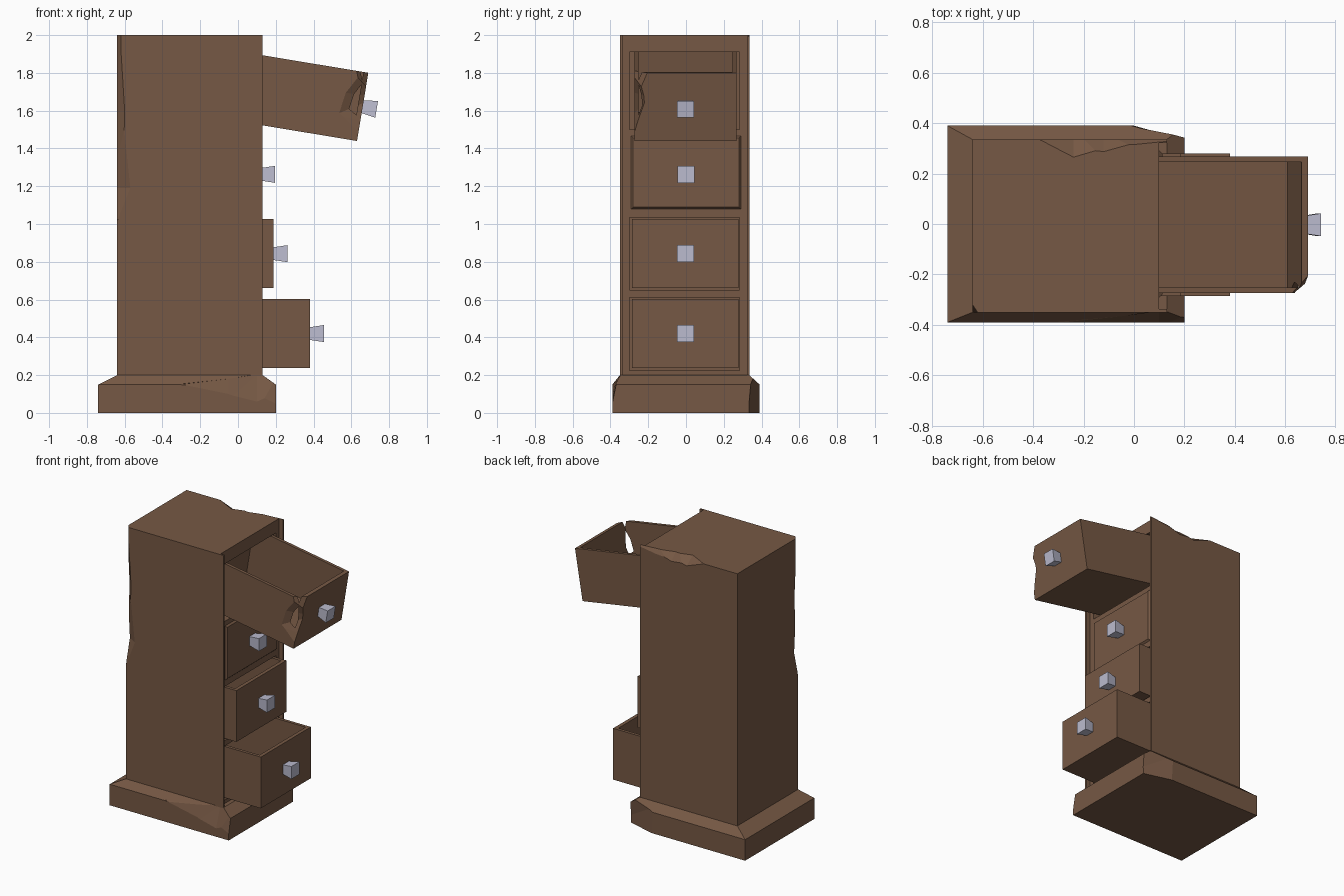
import bpy, bmesh
from mathutils import Matrix
from math import radians

if "Cube" in bpy.data.objects:
    bpy.data.objects.remove(bpy.data.objects["Cube"])


def material(name, color):
    m = bpy.data.materials.new(name)
    m.diffuse_color = color
    m.use_nodes = True
    m.node_tree.nodes["Principled BSDF"].inputs["Base Color"].default_value = m.diffuse_color
    return m


WOOD = material("wood", (0.18, 0.098, 0.058, 1))
METAL = material("metal", (0.50, 0.50, 0.62, 1))


def loft(name, rings, mat=WOOD):
    """Closed solid through a list of rings of points."""
    bm = bmesh.new()
    rows = [[bm.verts.new(p) for p in r] for r in rings]
    n = len(rows[0])
    for a, b in zip(rows, rows[1:]):
        for i in range(n):
            j = (i + 1) % n
            bm.faces.new((a[i], a[j], b[j], b[i]))
    bm.faces.new(rows[0])
    bm.faces.new(rows[-1])
    bmesh.ops.recalc_face_normals(bm, faces=bm.faces)
    me = bpy.data.meshes.new(name)
    bm.to_mesh(me)
    bm.free()
    me.materials.append(mat)
    ob = bpy.data.objects.new(name, me)
    bpy.context.collection.objects.link(ob)
    return ob


def rect(x0, x1, y0, y1, z):
    return [(x0, y0, z), (x1, y0, z), (x1, y1, z), (x0, y1, z)]


def box(name, x0, x1, y0, y1, z0, z1):
    return loft(name, [rect(x0, x1, y0, y1, z0), rect(x0, x1, y0, y1, z1)])


def cut(ob, cutter):
    """Boolean difference, baked into the mesh; the cutter is removed."""
    mod = ob.modifiers.new("cut", 'BOOLEAN')
    mod.operation, mod.solver, mod.object = 'DIFFERENCE', 'EXACT', cutter
    bpy.context.view_layer.update()
    dg = bpy.context.evaluated_depsgraph_get()
    me = bpy.data.meshes.new_from_object(ob.evaluated_get(dg))
    ob.modifiers.clear()
    ob.data = me
    bpy.data.objects.remove(cutter)


def chip(ob, stations, place, k=0.6, c=0.08):
    """Broken edge: stations are (t, width on side u, width on side v)."""
    rings = [[place(t, -a - k * a, k * b), place(t, k * a, -b - k * b), place(t, c, c)]
             for t, a, b in stations]
    cutter = loft("chip_cutter", rings)
    bm = bmesh.new()
    bm.from_mesh(cutter.data)
    bmesh.ops.triangulate(bm, faces=bm.faces)
    bm.to_mesh(cutter.data)
    bm.free()
    cut(ob, cutter)


# Plinth with chamfered top and two broken front corners
base = loft("base", [rect(-0.74, 0.20, -0.39, 0.39, 0), rect(-0.74, 0.20, -0.39, 0.39, 0.15),
                     rect(-0.64, 0.13, -0.35, 0.335, 0.20)])
chip(base, [(-0.02, 0.20, 0.055), (0.24, 0.19, 0.04)],
     lambda t, u, v: (0.20 + u, 0.39 + v, t))
chip(base, [(-0.30, 0.003, 0.003), (-0.05, 0.015, 0.05), (0.10, 0.03, 0.09), (0.22, 0.022, 0.11)],
     lambda t, u, v: (t, -0.39 - u, 0.15 + v))

# Cabinet body: recessed face between side lips, three open bays
body = box("cabinet_body", -0.64, 0.13, -0.35, 0.335, 0.195, 2.0)
cut(body, box("recess_cutter", 0.10, 0.2, -0.337, 0.322, 0.1, 2.1))
for z0, z1 in ((0.225, 0.61), (0.65, 1.035), (1.50, 1.91)):
    cut(body, box("bay_cutter", -0.58, 0.2, -0.298, 0.284, z0, z1))
chip(body, [(1.02, 0.003, 0.003), (1.19, 0.07, 0.045), (1.60, 0.04, 0.04), (2.02, 0.02, 0.03)],
     lambda t, u, v: (-0.64 - u, -0.35 - v, t))
chip(body, [(-0.37, 0.003, 0.003), (-0.24, 0.07, 0.05), (-0.12, 0.048, 0.05),
            (0.0, 0.02, 0.03), (0.15, 0.006, 0.008)],
     lambda t, u, v: (t, 0.335 + u, 2.0 + v))

# Closed drawer front, slightly raised from the face
loft("closed_drawer_front", [
    [(x, sy * w, 1.2725 + sz * h) for sy, sz in ((-1, -1), (1, -1), (1, 1), (-1, 1))]
    for x, w, h in ((0.095, 0.295, 0.198), (0.112, 0.28, 0.183))])


def knob(name, matrix):
    ob = loft(name, [[(x, a * s, b * s) for a, b in ((-1, -1), (1, -1), (1, 1), (-1, 1))]
                     for x, s in ((-0.01, 0.032), (0.075, 0.045))], METAL)
    ob.data.transform(matrix)


def drawer(name, x, z, half, length, angle=0.0, broken=False):
    """Open-topped drawer with its front centre at (x, z), plus its knob."""
    ob = box(name, -length, 0, -half, half, -0.183, 0.183)
    w = 0.022
    cut(ob, box("hollow_cutter", -length + w, -0.026, -half + w, half - w, -0.155, 0.3))
    if broken:
        chip(ob, [(0.20, 0.07, 0.075), (0.06, 0.10, 0.05), (-0.07, 0.09, 0.02),
                  (-0.13, 0.01, 0.003)],
             lambda t, u, v: (u, -half - v, t))
    m = Matrix.Translation((x, -0.003, z)) @ Matrix.Rotation(radians(angle), 4, 'Y')
    ob.data.transform(m)
    knob(name + "_knob", m)


# Three sliding drawers, the top one tipped and broken
drawer("bottom_drawer", 0.38, 0.42, 0.282, 0.74)
drawer("lower_drawer", 0.187, 0.843, 0.282, 0.74)
drawer("top_drawer", 0.66, 1.62, 0.27, 0.77, 9.4, True)
knob("closed_drawer_knob", Matrix.Translation((0.122, 0, 1.263)))
